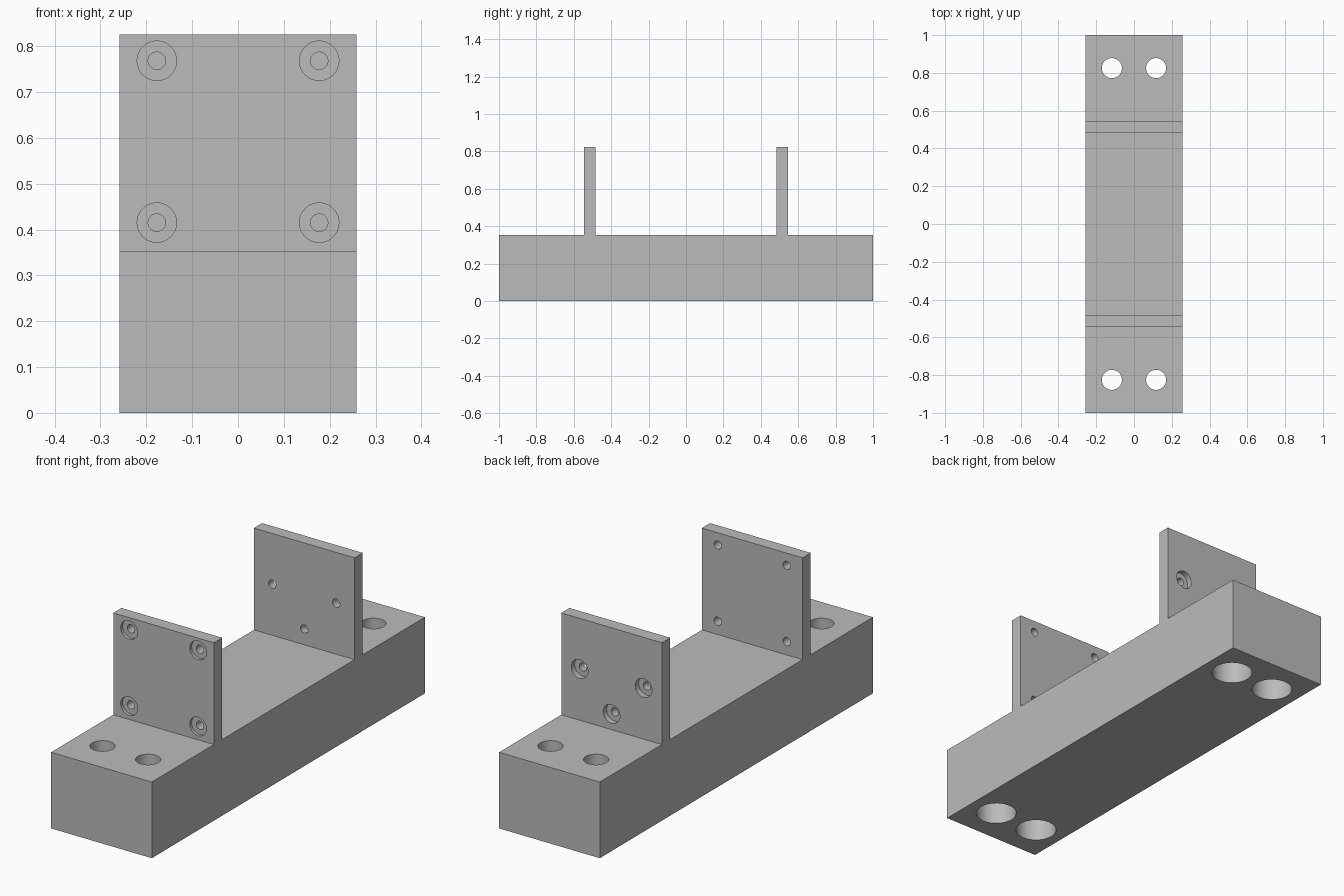
import bpy
import math

if "Cube" in bpy.data.objects:
    bpy.data.objects.remove(bpy.data.objects["Cube"], do_unlink=True)

grey = bpy.data.materials.new("machined grey")
grey.use_nodes = True
colour = (0.5, 0.5, 0.5, 1)
grey.diffuse_color = colour
grey.node_tree.nodes["Principled BSDF"].inputs["Base Color"].default_value = colour

HALF_W, BASE_H, TOP = 0.258, 0.353, 0.825
PLATE_Y, PLATE_T = 0.515, 0.06
BOLT_R, SEAT_R = 0.019, 0.043


def box(name, lo, hi):
    mid = [(a + b) / 2 for a, b in zip(lo, hi)]
    bpy.ops.mesh.primitive_cube_add(size=1, location=mid)
    ob = bpy.context.object
    ob.name = name
    ob.scale = [b - a for a, b in zip(lo, hi)]
    bpy.ops.object.transform_apply(location=True, rotation=False, scale=True)
    ob.data.materials.append(grey)
    return ob


def drill(ob, centre, radius, length, axis):
    """Cut a round hole, centred on a point, along y or z."""
    turn = (math.pi / 2, 0, 0) if axis == "y" else (0, 0, 0)
    bpy.ops.mesh.primitive_cylinder_add(vertices=48, radius=radius, depth=length,
                                        location=centre, rotation=turn)
    cutter = bpy.context.object
    cutter.hide_render = True
    cutter.data.materials.append(grey)
    mod = ob.modifiers.new("hole", "BOOLEAN")
    mod.operation = "DIFFERENCE"
    mod.solver = "EXACT"
    mod.object = cutter
    bpy.context.view_layer.objects.active = ob
    bpy.ops.object.modifier_apply(modifier=mod.name)
    bpy.data.objects.remove(cutter, do_unlink=True)


def finish(ob):
    bpy.ops.object.select_all(action="DESELECT")
    ob.select_set(True)
    bpy.context.view_layer.objects.active = ob
    bpy.ops.object.shade_smooth_by_angle(angle=math.radians(30))


# Base block with four mounting holes, counterbored from below
base = box("base_block", (-HALF_W, -1, 0), (HALF_W, 1, BASE_H))
for x in (-0.117, 0.117):
    for y in (-0.825, 0.825):
        drill(base, (x, y, BASE_H / 2), 0.053, 1, "z")
        drill(base, (x, y, 0), 0.09, 0.4, "z")
finish(base)


def plate(name, side, bolts, seat_depth):
    """Upright plate whose bolt seats are sunk into its outer face."""
    y = side * PLATE_Y
    ob = box(name, (-HALF_W, y - PLATE_T / 2, BASE_H), (HALF_W, y + PLATE_T / 2, TOP))
    outer = y + side * PLATE_T / 2
    for x, z in bolts:
        drill(ob, (x, y, z), BOLT_R, 0.2, "y")
        drill(ob, (x, outer, z), SEAT_R, 2 * seat_depth, "y")
    finish(ob)


# Front plate: four corner bolts
plate("front_plate", -1, [(x, z) for x in (-0.177, 0.177) for z in (0.415, 0.768)], 0.014)

# Back plate: three bolts on a circle
ring = [math.radians(a) for a in (0, 180, 270)]
plate("back_plate", 1, [(0.164 * math.cos(a), 0.59 + 0.164 * math.sin(a)) for a in ring], 0.025)
